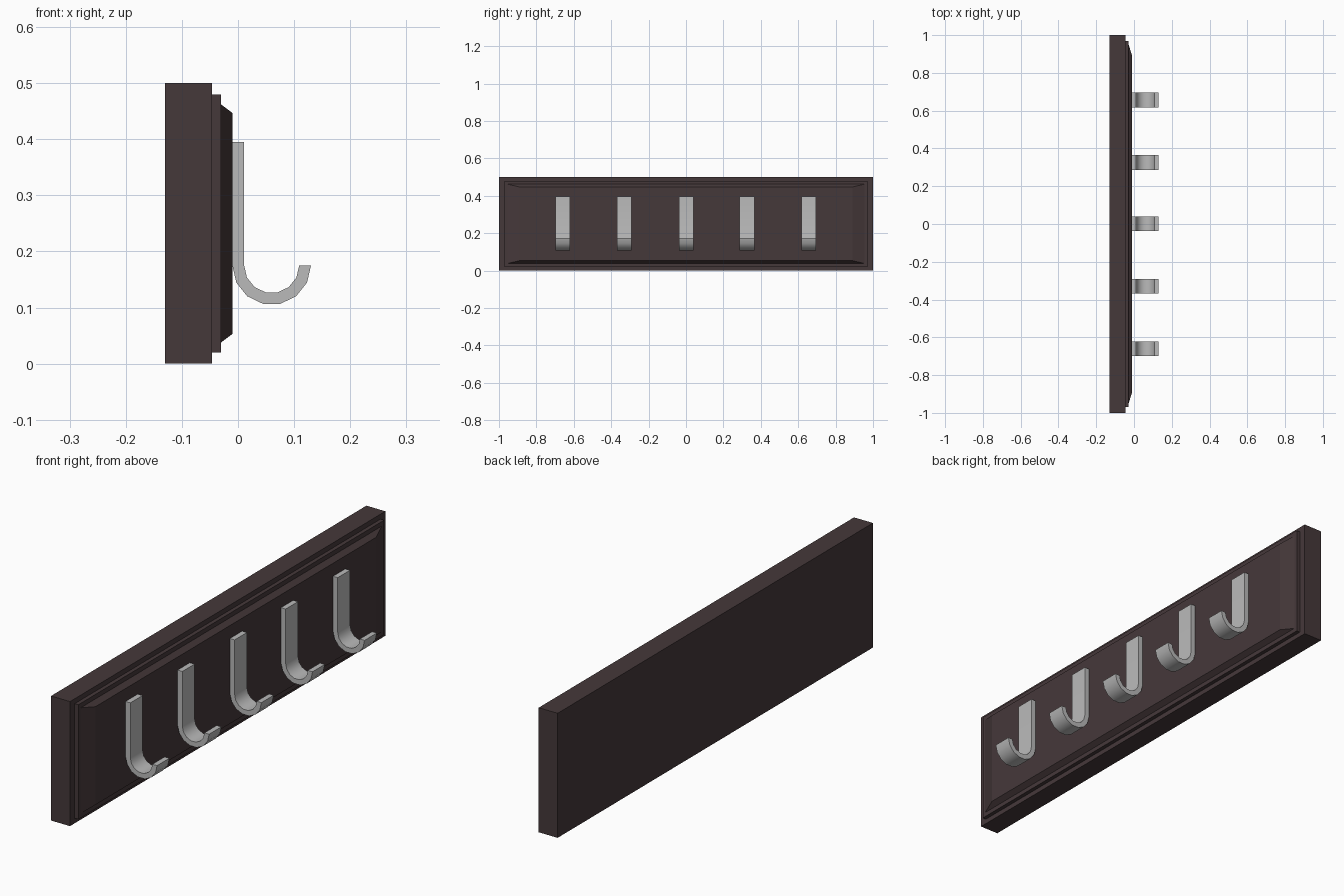
import bpy, bmesh, math

if "Cube" in bpy.data.objects:
    bpy.data.objects.remove(bpy.data.objects["Cube"])


def material(name, rgb):
    m = bpy.data.materials.new(name)
    m.diffuse_color = (*rgb, 1)
    m.use_nodes = True
    m.node_tree.nodes["Principled BSDF"].inputs["Base Color"].default_value = m.diffuse_color
    return m


WOOD = material("dark brown wood", (0.06, 0.04, 0.042))
METAL = material("grey metal", (0.49, 0.49, 0.49))


def finish(name, bm, mat):
    bmesh.ops.recalc_face_normals(bm, faces=bm.faces)
    mesh = bpy.data.meshes.new(name)
    bm.to_mesh(mesh)
    bm.free()
    mesh.materials.append(mat)
    obj = bpy.data.objects.new(name, mesh)
    bpy.context.collection.objects.link(obj)
    return obj


def slab(name, x0, x1, half0, half1, mat):
    """Slab from x0 to x1; half0 and half1 are the (y, z) half sizes of its back and front."""
    bm = bmesh.new()
    bmesh.ops.create_cube(bm, size=2)
    for v in bm.verts:
        x, (hy, hz) = (x1, half1) if v.co.x > 0 else (x0, half0)
        v.co = (x, v.co.y * hy, 0.25 + v.co.z * hz)
    return finish(name, bm, mat)


# Backboard, its raised step and the bevelled centre panel
slab("backboard", -0.13, -0.046, (1, 0.25), (1, 0.25), WOOD)
slab("board_step", -0.046, -0.03, (0.97, 0.23), (0.97, 0.23), WOOD)
slab("bevelled_panel", -0.03, -0.01, (0.955, 0.212), (0.89, 0.197), WOOD)

# J-shaped hooks: a flat strip with a half-round bend of seven segments
CX, CZ, OUTER, INNER, TOP, SEGMENTS = 0.06, 0.175, 0.07, 0.049, 0.395, 7


def rail(radius):
    points = [(CX - radius, TOP)]
    for i in range(SEGMENTS + 1):
        a = math.pi * (1 + i / SEGMENTS)
        points.append((CX + radius * math.cos(a), CZ + radius * math.sin(a)))
    return points


def hook(name, y, width=0.078):
    bm = bmesh.new()
    rings = []
    for (ox, oz), (ix, iz) in zip(rail(OUTER), rail(INNER)):
        rings.append([bm.verts.new(p) for p in (
            (ox, y - width / 2, oz), (ox, y + width / 2, oz),
            (ix, y + width / 2, iz), (ix, y - width / 2, iz))])
    for a, b in zip(rings, rings[1:]):
        for k in range(4):
            n = (k + 1) % 4
            bm.faces.new((a[k], a[n], b[n], b[k]))
    bm.faces.new(rings[0])
    bm.faces.new(rings[-1])
    obj = finish(name, bm, METAL)
    bpy.ops.object.select_all(action='DESELECT')
    obj.select_set(True)
    bpy.context.view_layer.objects.active = obj
    bpy.ops.object.shade_smooth_by_angle(angle=math.radians(35))


for i, y in enumerate((-0.66, -0.33, 0.002, 0.326, 0.656)):
    hook(f"hook_{i + 1}", y)
